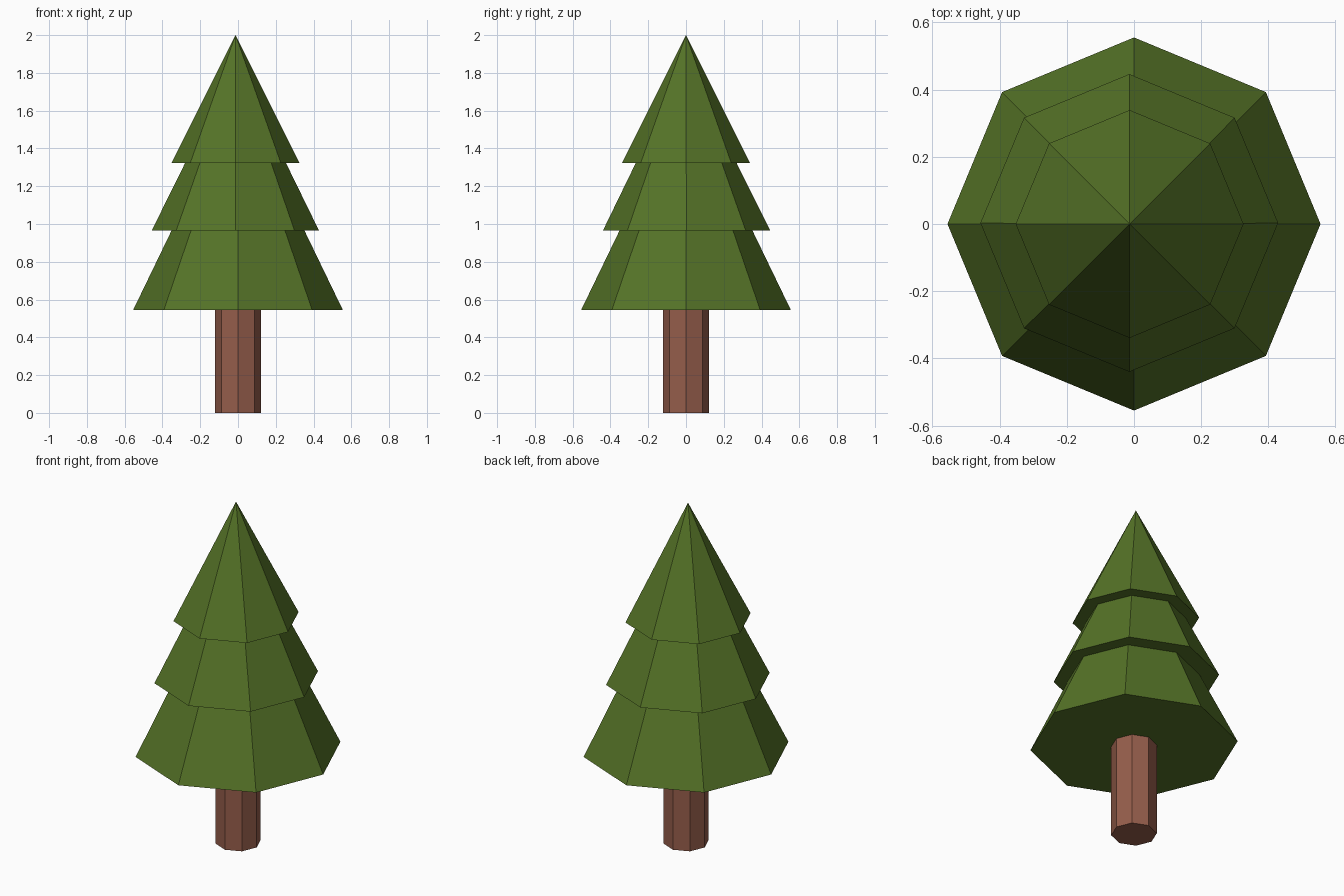
import bpy, bmesh, math

if "Cube" in bpy.data.objects:
    bpy.data.objects.remove(bpy.data.objects["Cube"])

SIDES = 8


def material(name, color):
    m = bpy.data.materials.new(name)
    m.diffuse_color = color
    m.use_nodes = True
    m.node_tree.nodes["Principled BSDF"].inputs["Base Color"].default_value = m.diffuse_color
    return m


def loft(name, rings, mat, apex=None):
    """Stack octagonal rings (radius, z, cx, cy) into a closed flat-shaded solid."""
    bm = bmesh.new()
    loops = []
    for r, z, cx, cy in rings:
        angles = [2 * math.pi * i / SIDES for i in range(SIDES)]
        loops.append([bm.verts.new((cx + r * math.cos(a), cy + r * math.sin(a), z)) for a in angles])
    for low, high in zip(loops, loops[1:]):
        for i in range(SIDES):
            j = (i + 1) % SIDES
            bm.faces.new((low[i], low[j], high[j], high[i]))
    bm.faces.new(loops[0][::-1])
    if apex:
        tip = bm.verts.new(apex)
        for i in range(SIDES):
            bm.faces.new((loops[-1][i], loops[-1][(i + 1) % SIDES], tip))
    else:
        bm.faces.new(loops[-1])
    bmesh.ops.recalc_face_normals(bm, faces=bm.faces)
    mesh = bpy.data.meshes.new(name)
    bm.to_mesh(mesh)
    bm.free()
    mesh.materials.append(mat)
    obj = bpy.data.objects.new(name, mesh)
    bpy.context.collection.objects.link(obj)
    return obj


bark = material("bark", (0.30, 0.11, 0.07, 1))
needles = material("needles", (0.09, 0.17, 0.02, 1))

# Trunk
loft("trunk", [(0.122, 0, 0, 0), (0.122, 0.545, 0, 0)], bark)

# Foliage: three stepped tiers, the upper two slightly off centre
loft("foliage", [
    (0.555, 0.545, 0, 0), (0.352, 0.965, 0, 0),
    (0.443, 0.965, -0.014, 0.003), (0.267, 1.323, -0.013, 0.001),
    (0.339, 1.323, -0.013, 0),
], needles, apex=(-0.013, 0, 2.0))
